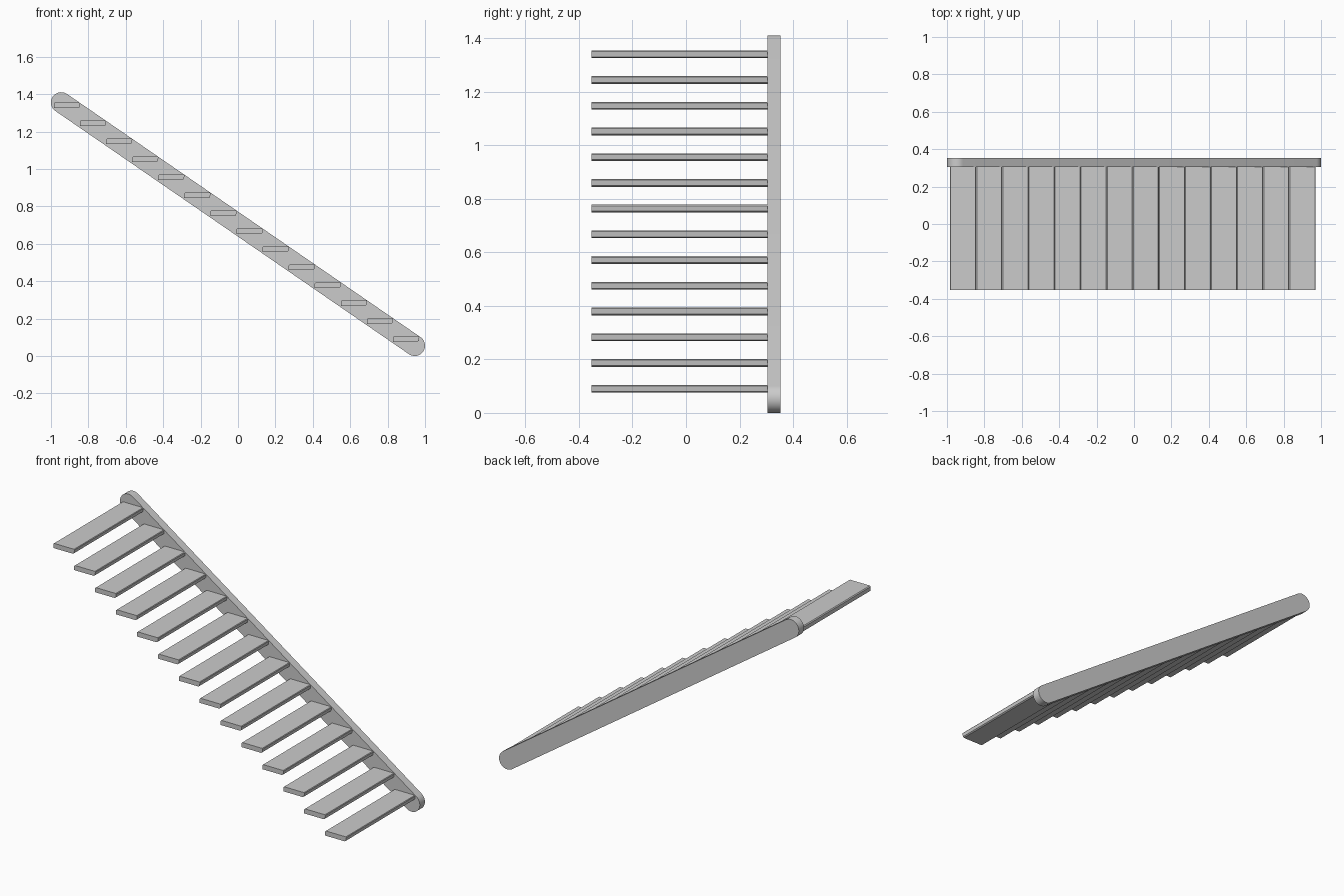
import bpy, bmesh, math

if "Cube" in bpy.data.objects:
    bpy.data.objects.remove(bpy.data.objects["Cube"])


def extrude_profile(name, pts, y0, y1):
    """Extrude an x-z profile along y."""
    bm = bmesh.new()
    face = bm.faces.new([bm.verts.new((x, y0, z)) for x, z in pts])
    out = bmesh.ops.extrude_face_region(bm, geom=[face])
    for v in out["geom"]:
        if isinstance(v, bmesh.types.BMVert):
            v.co.y = y1
    bmesh.ops.recalc_face_normals(bm, faces=bm.faces)
    mesh = bpy.data.meshes.new(name)
    bm.to_mesh(mesh)
    bm.free()
    ob = bpy.data.objects.new(name, mesh)
    bpy.context.collection.objects.link(ob)
    bpy.context.view_layer.objects.active = ob
    bpy.ops.object.select_all(action='DESELECT')
    ob.select_set(True)
    bpy.ops.object.shade_smooth_by_angle(angle=math.radians(35))
    return ob


# Sloping side beam with rounded ends
R, CX, Z_TOP, Z_LOW, SEG = 0.055, 0.945, 1.355, 0.055, 24
slope = math.atan2(Z_LOW - Z_TOP, 2 * CX)
profile = []
for cx, cz, start in ((CX, Z_LOW, slope - math.pi / 2),
                      (-CX, Z_TOP, slope + math.pi / 2)):
    for i in range(SEG + 1):
        a = start + math.pi * i / SEG
        profile.append((cx + R * math.cos(a), cz + R * math.sin(a)))
extrude_profile("side_beam", profile, 0.304, 0.353)

# Fourteen cantilevered treads, with lightly sloped front and back edges
COUNT, W, T = 14, 0.141, 0.029
for i in range(COUNT):
    x = -0.985 + i * 0.1395
    z = 1.325 - i * 0.0961
    section = [(x, z), (x + W - 0.010, z), (x + W - 0.003, z + 0.005),
               (x + W, z + T - 0.004), (x + W - 0.003, z + T),
               (x + 0.005, z + T), (x, z + T - 0.005)]
    extrude_profile(f"tread_{i + 1:02d}", section, -0.353, 0.306)
